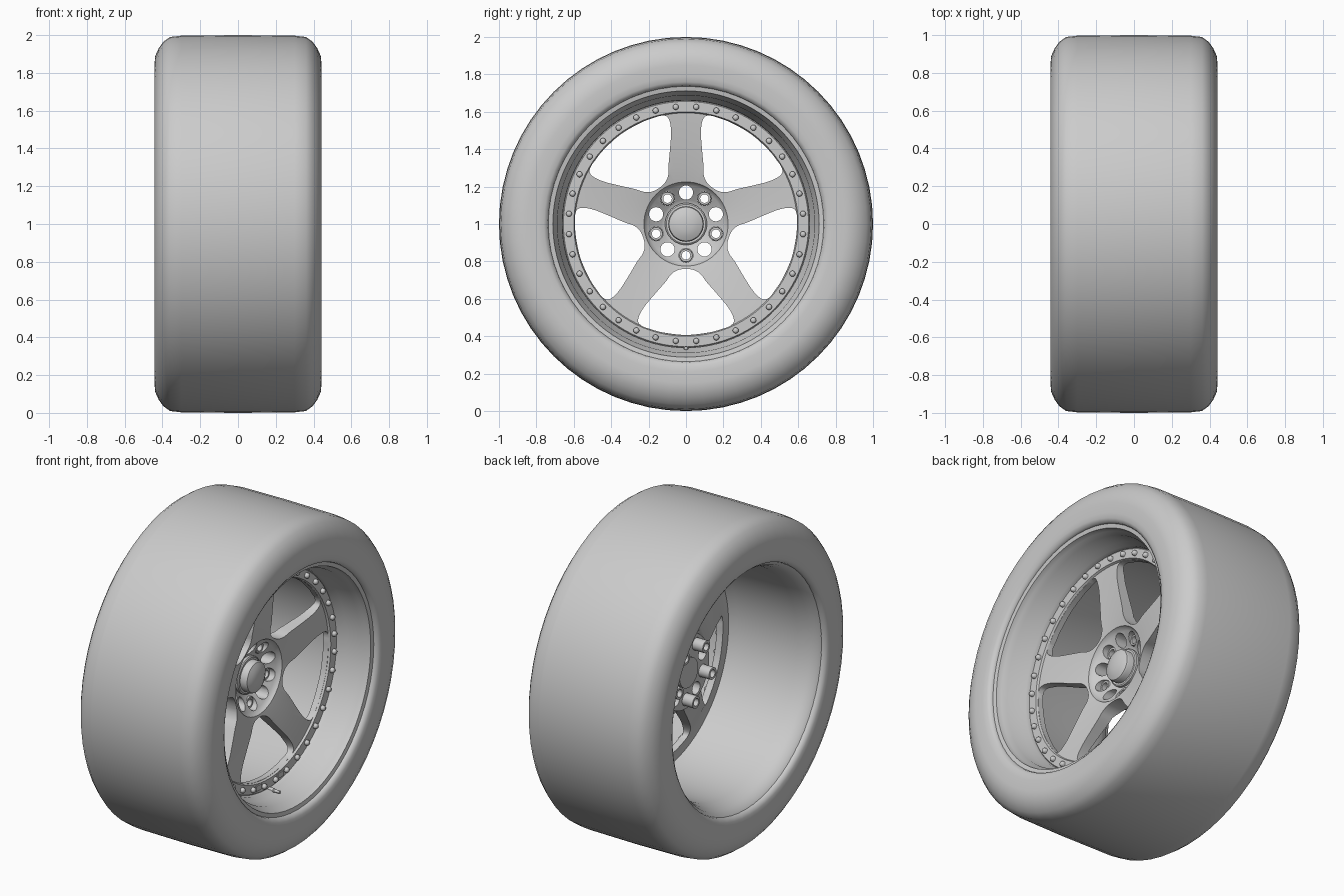
import bpy, bmesh
from math import sin, cos, pi, radians

if "Cube" in bpy.data.objects:
    bpy.data.objects.remove(bpy.data.objects["Cube"])

CZ = 1.0  # axle height


def polar(x, r, a):
    return (x, r * cos(a), CZ + r * sin(a))


def finish(bm, name, angle=35):
    bmesh.ops.remove_doubles(bm, verts=bm.verts, dist=1e-5)
    bmesh.ops.recalc_face_normals(bm, faces=bm.faces)
    me = bpy.data.meshes.new(name)
    bm.to_mesh(me)
    bm.free()
    ob = bpy.data.objects.new(name, me)
    bpy.context.collection.objects.link(ob)
    smooth(ob, angle)
    return ob


def smooth(ob, angle=35):
    bpy.ops.object.select_all(action='DESELECT')
    ob.select_set(True)
    bpy.context.view_layer.objects.active = ob
    bpy.ops.object.shade_smooth_by_angle(angle=radians(angle))


def bridge(bm, rings, closed):
    n = len(rings[0])
    pairs = list(zip(rings, rings[1:])) + ([(rings[-1], rings[0])] if closed else [])
    for a, b in pairs:
        for i in range(n):
            j = (i + 1) % n
            bm.faces.new((a[i], a[j], b[j], b[i]))


def lathe(bm, profile, segs, oy=0, oz=0, closed=True):
    """Revolve (x, r) points about an x-parallel axis offset by (oy, oz)."""
    rings = []
    for x, r in profile:
        ring = []
        for i in range(segs):
            a = 2 * pi * i / segs
            p = polar(x, r, a)
            ring.append(bm.verts.new((p[0], p[1] + oy, p[2] + oz)))
        rings.append(ring)
    bridge(bm, rings, closed)
    if not closed:
        bm.faces.new(rings[0])
        bm.faces.new(rings[-1])


def lathe_object(name, profile, segs, angle=35):
    bm = bmesh.new()
    lathe(bm, profile, segs)
    return finish(bm, name, angle)


def catmull(pts, steps=5):
    out, n = [], len(pts)
    for i in range(n):
        p0, p1, p2, p3 = (pts[(i + k - 1) % n] for k in range(4))
        for s in range(steps):
            t = s / steps
            out.append(tuple(0.5 * (2 * b + (c - a) * t + (2 * a - 5 * b + 4 * c - d) * t * t
                                    + (3 * b - a - 3 * c + d) * t ** 3)
                             for a, b, c, d in zip(p0, p1, p2, p3)))
    return out


# tyre: mirrored cross-section, closed on the inside
half = [(0.38, 0.742), (0.405, 0.735), (0.425, 0.74), (0.437, 0.76), (0.44, 0.79), (0.442, 0.85),
        (0.438, 0.89), (0.42, 0.93), (0.395, 0.965), (0.36, 0.99), (0.30, 0.997)]
tyre = half + [(0, 1.0)] + [(-x, r) for x, r in reversed(half)]
lathe_object("tyre", tyre, 64, 50)

# rim barrel with stepped front lip
lathe_object("rim_barrel", [
    (0.41, 0.738), (0.405, 0.712), (0.375, 0.705), (0.35, 0.688), (0.26, 0.682), (0.235, 0.662),
    (0.17, 0.657), (0.12, 0.672), (-0.28, 0.685), (-0.35, 0.70), (-0.395, 0.718), (-0.41, 0.738),
    (-0.37, 0.748), (0.37, 0.748)], 96)

# five-spoke face: concave disc with a bowl-shaped hub
disc = lathe_object("spoke_face", [
    (0.06, 0.0), (0.06, 0.115), (0.07, 0.13), (0.115, 0.205), (0.13, 0.22), (0.142, 0.225),
    (0.16, 0.30), (0.178, 0.42), (0.195, 0.54), (0.20, 0.594), (0.212, 0.60), (0.212, 0.655),
    (0.205, 0.662), (0.17, 0.662), (0.165, 0.595), (0.14, 0.54), (0.11, 0.42), (0.08, 0.30),
    (0.03, 0.235), (0.0, 0.225), (0.0, 0.0)], 96)

# window and lug-hole cutters
outline = [(0.24, 0), (0.247, 0.045), (0.27, 0.08), (0.31, 0.11), (0.374, 0.166), (0.44, 0.221),
           (0.49, 0.25), (0.525, 0.255), (0.547, 0.232), (0.56, 0.195), (0.58, 0.122), (0.593, 0)]
outline = catmull(outline + [(u, -v) for u, v in outline[-2:0:-1]])
bm = bmesh.new()
for k in range(5):
    a = -pi / 2 + k * 2 * pi / 5
    rings = []
    for x in (-0.2, 0.4):
        rings.append([bm.verts.new((x, u * cos(a) - v * sin(a), CZ + u * sin(a) + v * cos(a)))
                      for u, v in outline])
    bridge(bm, rings, False)
    bm.faces.new(rings[0])
    bm.faces.new(rings[1])
for k in range(10):
    a = pi / 2 + k * pi / 5
    lathe(bm, [(-0.2, 0.038), (0.4, 0.038)], 24, 0.168 * cos(a), 0.168 * sin(a), False)
cutter = finish(bm, "face_cutter")
cutter.hide_render = True
mod = disc.modifiers.new("windows", 'BOOLEAN')
mod.operation = 'DIFFERENCE'
mod.solver = 'EXACT'
mod.object = cutter
bpy.ops.object.select_all(action='DESELECT')
disc.select_set(True)
bpy.context.view_layer.objects.active = disc
bpy.ops.object.modifier_apply(modifier=mod.name)
bpy.data.objects.remove(cutter)
smooth(disc)

# centre cap: collar and domed plug
lathe_object("centre_collar", [(0.05, 0.0), (0.05, 0.112), (0.075, 0.112), (0.08, 0.105), (0.08, 0.0)], 48)
lathe_object("centre_cap", [(-0.02, 0.0), (-0.02, 0.09), (0.115, 0.095), (0.125, 0.09), (0.137, 0.065),
                            (0.144, 0.035), (0.146, 0.0)], 48)

# hollow lug nuts in every second hole
bm = bmesh.new()
for k in range(5):
    a = -pi / 2 + k * 2 * pi / 5
    lathe(bm, [(-0.07, 0.037), (0.075, 0.037), (0.08, 0.034), (0.08, 0.023), (-0.07, 0.023)], 20,
          0.168 * cos(a), 0.168 * sin(a))
finish(bm, "lug_nuts")

# ring of assembly bolts
bm = bmesh.new()
for k in range(36):
    a = radians(5 + 10 * k)
    lathe(bm, [(0.20, 0.016), (0.224, 0.016), (0.231, 0.011), (0.233, 0.004)], 12,
          0.628 * cos(a), 0.628 * sin(a), False)
finish(bm, "rim_bolts", 50)

# two small blank plates near the bottom of the ring
for side, name in ((-1, "left_plate"), (1, "right_plate")):
    bm = bmesh.new()
    bmesh.ops.create_cube(bm, size=1)
    for v in bm.verts:
        v.co = (0.213 + v.co.x * 0.012, side * 0.105 + v.co.y * 0.056, 0.387 + v.co.z * 0.032)
    finish(bm, name)

# valve stem
bm = bmesh.new()
lathe(bm, [(0.2, 0.013), (0.245, 0.013), (0.25, 0.009), (0.285, 0.009)], 12, 0, -0.664, False)
finish(bm, "valve_stem")
